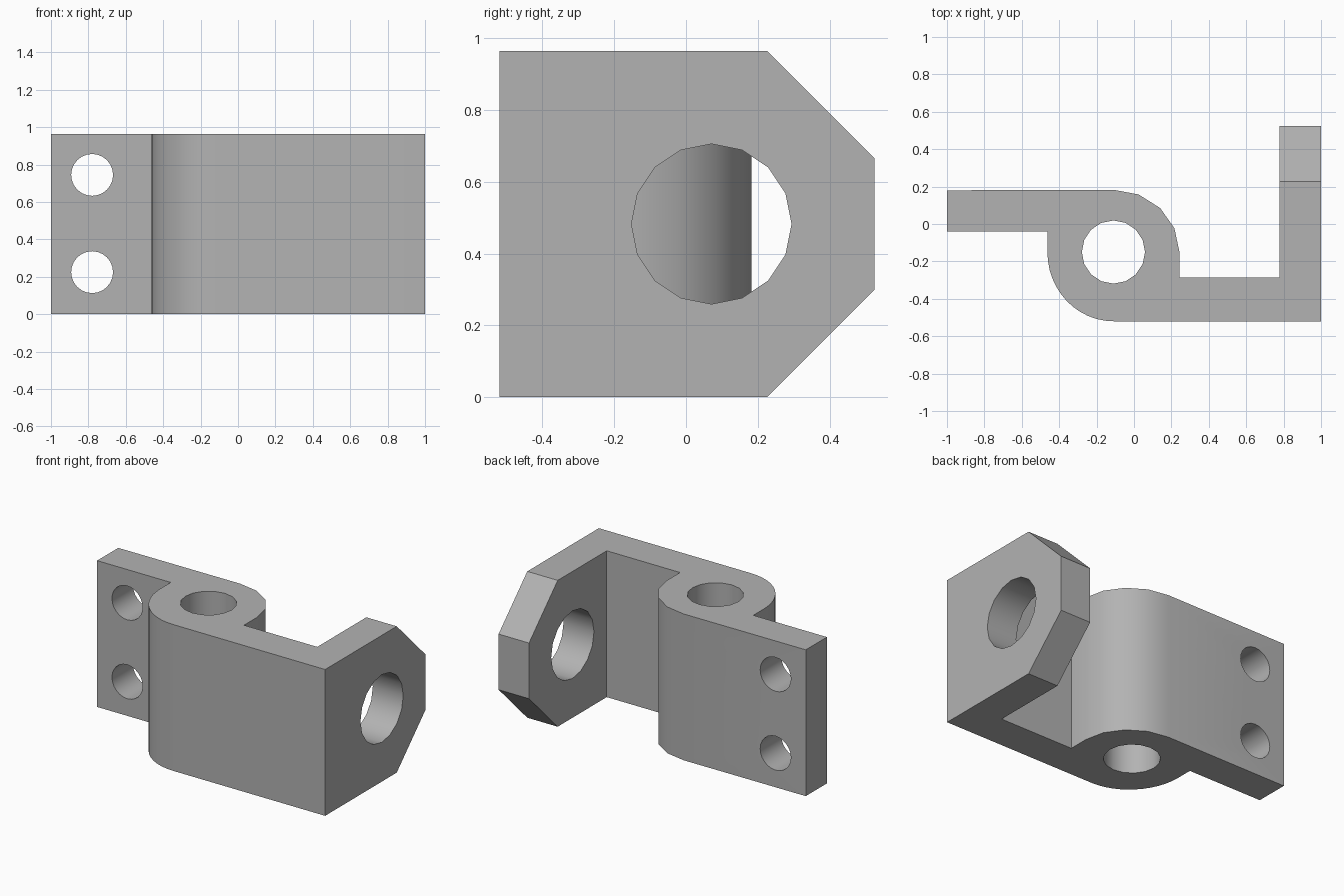
import bpy, bmesh, math
from mathutils import Vector

cube = bpy.data.objects.get("Cube")
if cube:
    bpy.data.objects.remove(cube, do_unlink=True)

HEIGHT = 0.965
BOSS = (-0.11, -0.15)

grey = bpy.data.materials.new("plain_grey")
grey.use_nodes = True
grey.diffuse_color = (0.45, 0.45, 0.45, 1)
grey.node_tree.nodes["Principled BSDF"].inputs["Base Color"].default_value = (0.45, 0.45, 0.45, 1)


def arc(rx, ry, start, end, steps):
    """Points on an elliptical arc around the boss centre."""
    angles = [math.radians(start + (end - start) * i / steps) for i in range(steps + 1)]
    return [(BOSS[0] + rx * math.cos(a), BOSS[1] + ry * math.sin(a)) for a in angles]


# Plan outline: mounting arm, rounded boss, web and flange
outline = [(-1, 0.18), (-1, -0.04), (-0.463, -0.04)]
outline += arc(0.353, 0.37, 180, 270, 12)
outline += [(1, -0.52), (1, 0.525), (0.778, 0.525), (0.778, -0.285), (0.243, -0.285)]
outline += arc(0.353, 0.333, 0, 90, 4)

bm = bmesh.new()
base = bm.faces.new([bm.verts.new((x, y, 0)) for x, y in outline])
top = bmesh.ops.extrude_face_region(bm, geom=[base])["geom"]
bmesh.ops.translate(bm, vec=(0, 0, HEIGHT), verts=[v for v in top if isinstance(v, bmesh.types.BMVert)])

# Slice the two far corners off the flange
for z, side in ((HEIGHT, 1), (0, -1)):
    bmesh.ops.bisect_plane(bm, geom=bm.verts[:] + bm.edges[:] + bm.faces[:],
                           plane_co=(0, 0.226, z), plane_no=Vector((0, 1, side)).normalized(),
                           clear_outer=True)
    bmesh.ops.holes_fill(bm, edges=[e for e in bm.edges if e.is_boundary], sides=0)
bmesh.ops.recalc_face_normals(bm, faces=bm.faces[:])

mesh = bpy.data.meshes.new("hinge_bracket")
bm.to_mesh(mesh)
bm.free()
mesh.materials.append(grey)
bracket = bpy.data.objects.new("hinge_bracket", mesh)
bpy.context.collection.objects.link(bracket)
bpy.ops.object.select_all(action="DESELECT")


def drill(name, location, radius, depth, rotation, sides):
    """Cut a straight round hole through the bracket."""
    bpy.ops.mesh.primitive_cylinder_add(vertices=sides, radius=radius, depth=depth,
                                        location=location, rotation=rotation)
    cutter = bpy.context.object
    cutter.name = name
    cutter.hide_render = True
    cutter.data.materials.append(grey)
    cut = bracket.modifiers.new(name, "BOOLEAN")
    cut.operation = "DIFFERENCE"
    cut.solver = "EXACT"
    cut.object = cutter
    bpy.context.view_layer.objects.active = bracket
    bpy.ops.object.modifier_apply(modifier=cut.name)
    bpy.data.objects.remove(cutter, do_unlink=True)


# Pin bore, flange hole and two screw holes
quarter = math.pi / 2
drill("pin_bore", (*BOSS, HEIGHT / 2), 0.169, 2, (0, 0, 0), 16)
drill("flange_hole", (0.89, 0.071, HEIGHT / 2), 0.223, 0.5, (0, quarter, 0), 16)
for z in (0.225, 0.745):
    drill("screw_hole", (-0.78, 0.07, z), 0.112, 0.6, (quarter, 0, 0), 24)

bpy.ops.object.select_all(action="DESELECT")
bracket.select_set(True)
bpy.context.view_layer.objects.active = bracket
bpy.ops.object.shade_smooth_by_angle(angle=math.radians(30))
